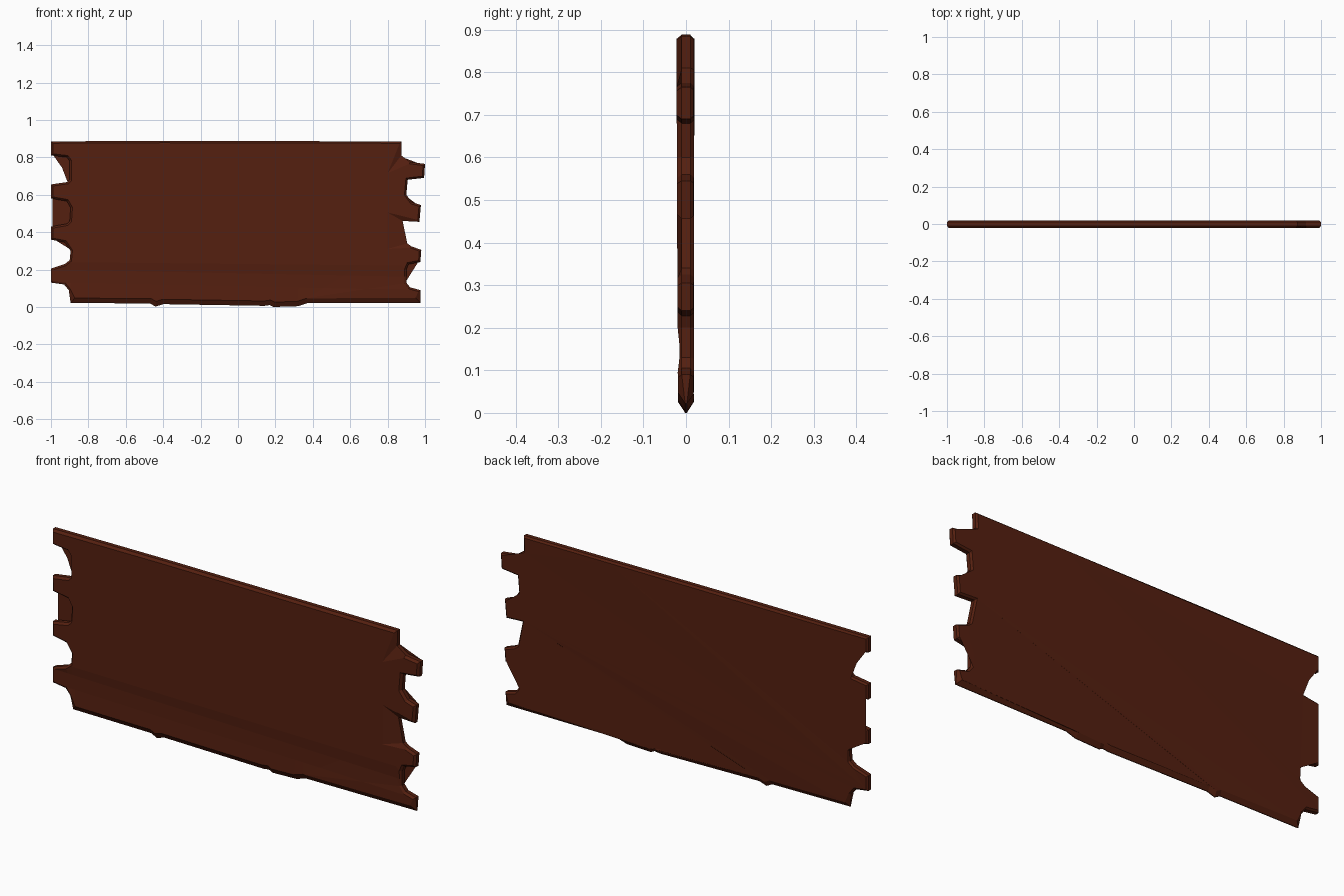
import bpy, bmesh
from mathutils import Vector

if "Cube" in bpy.data.objects:
    bpy.data.objects.remove(bpy.data.objects["Cube"])

# Panel outline (x, z): left comb downwards, worn bottom edge, right comb upwards, top
LEFT = [(-1, .885), (-1, .81), (-.915, .80), (-.90, .78), (-.90, .68), (-.912, .668),
        (-1, .655), (-1, .58), (-.915, .565), (-.895, .53), (-.90, .46), (-.915, .445),
        (-1, .43), (-1, .36), (-.925, .345), (-.895, .30), (-.90, .25), (-.925, .23),
        (-1, .205), (-1, .13), (-.93, .12), (-.905, .09), (-.895, .022)]
BOTTOM = [(-.47, .018), (-.44, .002), (-.40, .015), (.14, .006), (.17, .010),
          (.19, 0), (.32, .004), (.37, .02)]
RIGHT = [(.975, .022), (.975, .09), (.92, .105), (.90, .13), (.90, .20), (.912, .228),
         (.975, .24), (.98, .305), (.925, .325), (.905, .34), (.88, .46), (.97, .455),
         (.978, .545), (.93, .56), (.90, .60), (.907, .68), (.995, .69), (1, .765),
         (.92, .775), (.873, .81), (.875, .885)]
TOP = [(.4, .886), (-.4, .888)]
OUTLINE = [Vector(p) for p in LEFT + BOTTOM + RIGHT + TOP]

# Chipped corners of the front face that reach deep into the board
CHIPS = {(.873, .81): (.80, .715), (.88, .46): (.80, .505), (.905, .34): (.80, .31)}


def inset(i, d):
    """Outline point i moved inwards by d with a mitred corner."""
    p = OUTLINE[i]
    a = (p - OUTLINE[i - 1]).normalized()
    b = (OUTLINE[(i + 1) % len(OUTLINE)] - p).normalized()
    n1, n2 = Vector((-a.y, a.x)), Vector((-b.y, b.x))
    return p + (n1 + n2) * (d / max(1 + n1.dot(n2), .6))


def front_y(x, z):
    groove = .004 if .1 < z < .2 else 0
    return -.019 - .004 * z + groove


def back_y(x, z):
    waves = [(-1, .018), (-.4, .014), (0, .020), (.2, .016), (.4, .020), (1.01, .018)]
    for (x0, y0), (x1, y1) in zip(waves, waves[1:]):
        if x <= x1:
            return y0 + (y1 - y0) * max(0, (x - x0) / (x1 - x0))
    return .018


bm = bmesh.new()
rings = [[], [], [], []]
for i, p in enumerate(OUTLINE):
    low = p.y < .03
    f = inset(i, .026 if low else .010)
    b = inset(i, .022 if low else .008)
    key = (round(p.x, 3), round(p.y, 3))
    if key in CHIPS:
        f = Vector(CHIPS[key])
    half = .002 if low else .010
    for ring, q, y in zip(rings, (f, p, p, b),
                          (front_y(*f), -half, half, back_y(*b))):
        ring.append(bm.verts.new((q.x, y, q.y)))

# Rim strips and the two broad faces
n = len(OUTLINE)
for r0, r1 in zip(rings, rings[1:]):
    for i in range(n):
        j = (i + 1) % n
        bm.faces.new((r0[i], r0[j], r1[j], r1[i]))
front = bm.faces.new(rings[0])
back = bm.faces.new(rings[3])
bmesh.ops.triangulate(bm, faces=[front, back])
bmesh.ops.recalc_face_normals(bm, faces=bm.faces)

# Shallow lengthwise groove along the lower front
for z, tilt in ((.23, .01), (.18, .02), (.11, .02)):
    res = bmesh.ops.bisect_plane(bm, geom=bm.verts[:] + bm.edges[:] + bm.faces[:],
                                 plane_co=(0, 0, z), plane_no=(tilt, 0, 1))
    for v in res["geom_cut"]:
        if isinstance(v, bmesh.types.BMVert) and v.co.y < -.0145:
            v.co.y = front_y(v.co.x, v.co.z)

mesh = bpy.data.meshes.new("notched_panel")
bm.to_mesh(mesh)
bm.free()
panel = bpy.data.objects.new("notched_panel", mesh)
bpy.context.collection.objects.link(panel)

wood = bpy.data.materials.new("dark_red_wood")
wood.diffuse_color = (.09, .014, .005, 1)
wood.use_nodes = True
wood.node_tree.nodes["Principled BSDF"].inputs["Base Color"].default_value = wood.diffuse_color
mesh.materials.append(wood)
